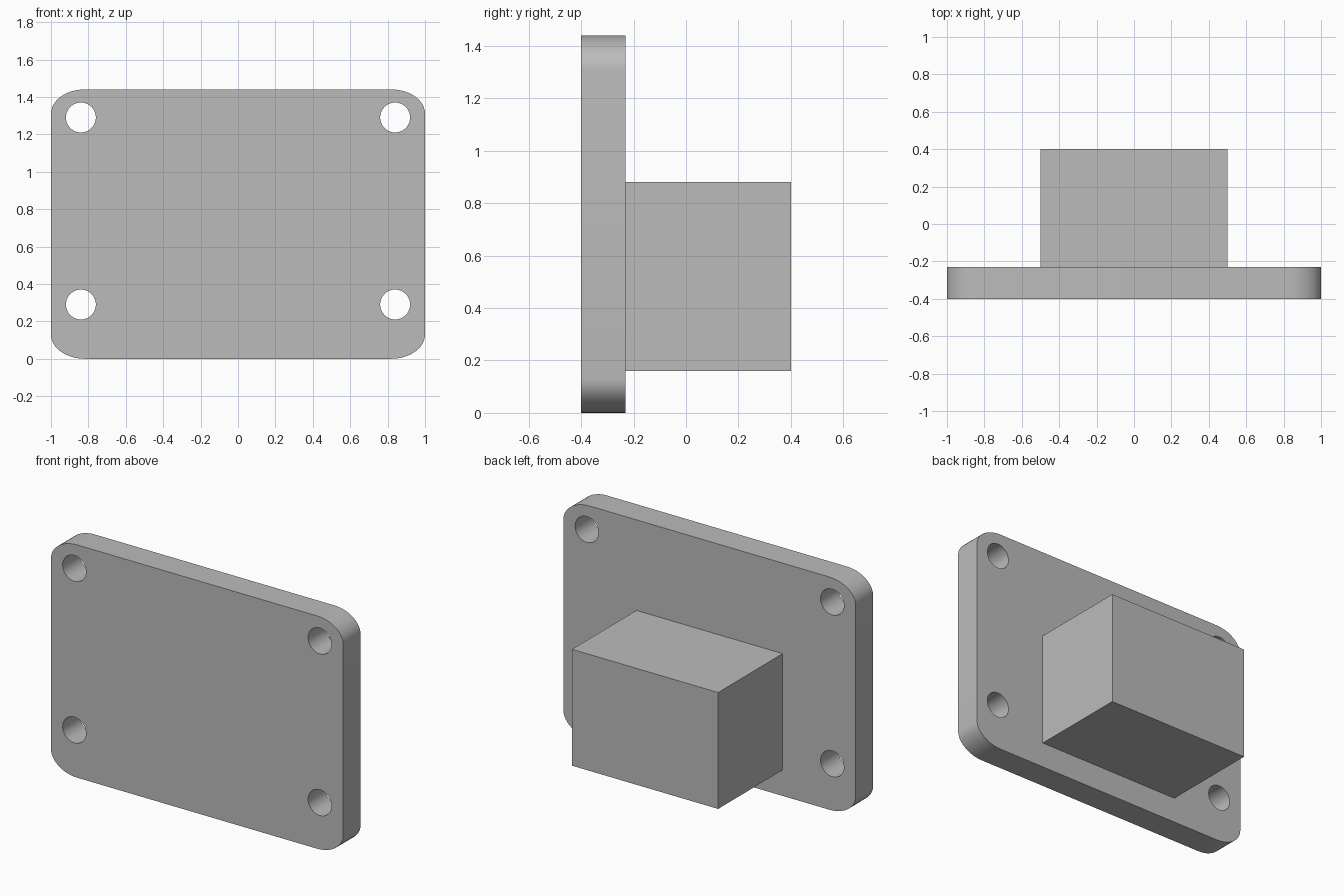
import bpy, bmesh
from math import cos, sin, pi, radians

cube = bpy.data.objects.get("Cube")
if cube:
    bpy.data.objects.remove(cube, do_unlink=True)

grey = bpy.data.materials.new("plain grey")
grey.use_nodes = True
colour = (0.5, 0.5, 0.5, 1)
grey.diffuse_color = colour
grey.node_tree.nodes["Principled BSDF"].inputs["Base Color"].default_value = colour

WIDTH, HEIGHT = 2.0, 1.44
FRONT, JOIN, BACK = -0.4, -0.23, 0.4


def arc(cx, cz, rx, rz, start, sweep, steps):
    """Points along an elliptical arc."""
    angles = [start + sweep * i / steps for i in range(steps + 1)]
    return [(cx + rx * cos(a), cz + rz * sin(a)) for a in angles]


def add_loop(curve, points):
    """Closed straight-sided outline in a flat curve."""
    spline = curve.splines.new("POLY")
    spline.points.add(len(points) - 1)
    for p, (x, z) in zip(spline.points, points):
        p.co = (x, z, 0, 1)
    spline.use_cyclic_u = True


# Mounting plate: rounded outline with four bolt holes, extruded
curve = bpy.data.curves.new("mounting_plate", "CURVE")
curve.dimensions = "2D"
curve.fill_mode = "BOTH"
curve.extrude = (JOIN - FRONT) / 2
rx, rz = 0.18, 0.13
outline = []
for i, (sx, sz) in enumerate([(1, 1), (-1, 1), (-1, -1), (1, -1)]):
    outline += arc(sx * (WIDTH / 2 - rx), HEIGHT / 2 + sz * (HEIGHT / 2 - rz),
                   rx, rz, i * pi / 2, pi / 2, 12)
add_loop(curve, outline)
for x in (-0.84, 0.84):
    for z in (0.29, 1.29):
        add_loop(curve, arc(x, z, 0.08, 0.08, 0, 2 * pi, 40)[:-1])

plate = bpy.data.objects.new("mounting_plate", curve)
bpy.context.collection.objects.link(plate)
plate.location.y = (FRONT + JOIN) / 2
plate.rotation_euler.x = radians(90)
bpy.ops.object.select_all(action="DESELECT")
plate.select_set(True)
bpy.context.view_layer.objects.active = plate
bpy.ops.object.convert(target="MESH")
plate = bpy.context.object

# Weld the caps to the rim, then smooth only the curved walls
bm = bmesh.new()
bm.from_mesh(plate.data)
bmesh.ops.remove_doubles(bm, verts=bm.verts, dist=0.0001)
bmesh.ops.recalc_face_normals(bm, faces=bm.faces)
bm.to_mesh(plate.data)
bm.free()
plate.data.materials.clear()
plate.data.materials.append(grey)
bpy.ops.object.shade_smooth_by_angle(angle=radians(30))

# Rear block
bottom, top = 0.16, 0.88
bpy.ops.mesh.primitive_cube_add(size=1, location=(0, (JOIN + BACK) / 2, (bottom + top) / 2))
block = bpy.context.object
block.name = "rear_block"
block.scale = (1.0, BACK - JOIN, top - bottom)
block.data.materials.append(grey)
